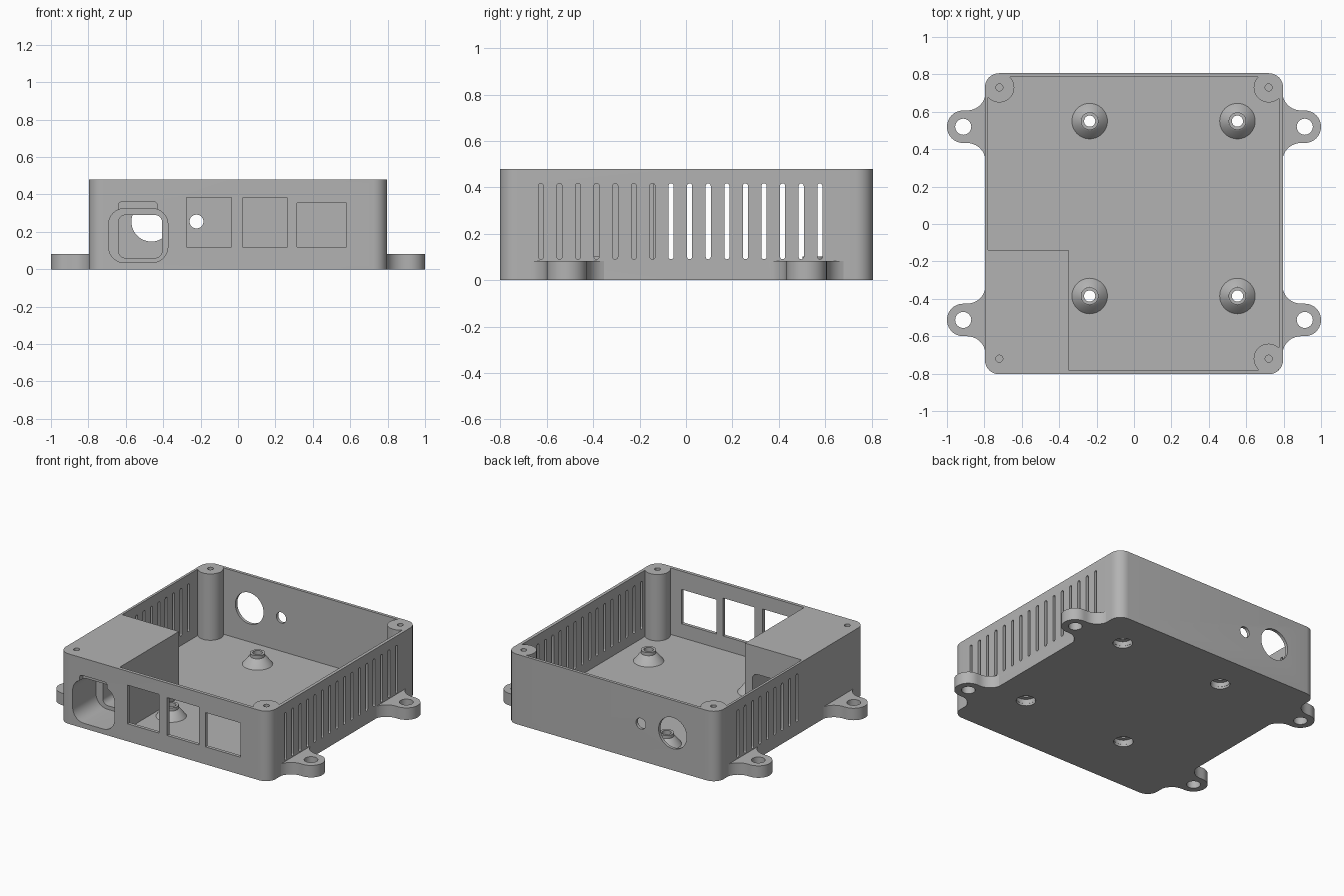
import bpy, bmesh, math

if "Cube" in bpy.data.objects:
    bpy.data.objects.remove(bpy.data.objects["Cube"])

plastic = bpy.data.materials.new("grey_plastic")
plastic.diffuse_color = (0.45, 0.45, 0.45, 1)
plastic.use_nodes = True
plastic.node_tree.nodes["Principled BSDF"].inputs["Base Color"].default_value = plastic.diffuse_color


def new_object(name, bm):
    bmesh.ops.recalc_face_normals(bm, faces=bm.faces)
    mesh = bpy.data.meshes.new(name)
    bm.to_mesh(mesh)
    bm.free()
    mesh.materials.append(plastic)
    obj = bpy.data.objects.new(name, mesh)
    bpy.context.collection.objects.link(obj)
    return obj


def prism(name, pts, axis, lo, hi):
    """Extrude a closed 2D outline along an axis."""
    place = {"x": lambda u, v, t: (t, u, v),
             "y": lambda u, v, t: (u, t, v),
             "z": lambda u, v, t: (u, v, t)}[axis]
    bm = bmesh.new()
    a = [bm.verts.new(place(u, v, lo)) for u, v in pts]
    b = [bm.verts.new(place(u, v, hi)) for u, v in pts]
    bm.faces.new(a)
    bm.faces.new(b[::-1])
    n = len(pts)
    for i in range(n):
        j = (i + 1) % n
        bm.faces.new((a[i], b[i], b[j], a[j]))
    return new_object(name, bm)


def arc(cx, cy, r, start, end, n):
    return [(cx + r * math.cos(math.radians(start + (end - start) * i / n)),
             cy + r * math.sin(math.radians(start + (end - start) * i / n)))
            for i in range(n + 1)]


def circle(cx, cy, r, n=32):
    return arc(cx, cy, r, 0, 360, n)[:-1]


def rect(x0, x1, y0, y1, r=0, n=8):
    if r == 0:
        return [(x0, y0), (x1, y0), (x1, y1), (x0, y1)]
    return (arc(x1 - r, y1 - r, r, 0, 90, n) + arc(x0 + r, y1 - r, r, 90, 180, n)
            + arc(x0 + r, y0 + r, r, 180, 270, n) + arc(x1 - r, y0 + r, r, 270, 360, n))


def cut(obj, cutters):
    """Subtract each cutter, then discard it."""
    bpy.context.view_layer.objects.active = obj
    for c in cutters:
        mod = obj.modifiers.new("cut", "BOOLEAN")
        mod.operation, mod.solver, mod.object = "DIFFERENCE", "EXACT", c
        bpy.ops.object.modifier_apply(modifier=mod.name)
        bpy.data.objects.remove(c)


def smooth(obj):
    bpy.ops.object.select_all(action="DESELECT")
    obj.select_set(True)
    bpy.context.view_layer.objects.active = obj
    bpy.ops.object.shade_smooth_by_angle(angle=math.radians(30))


TOP, FLOOR = 0.48, 0.025
posts = [(x, y) for x in (-0.72, 0.72) for y in (-0.72, 0.73)]
standoffs = [(x, y) for x in (-0.237, 0.553) for y in (-0.385, 0.55)]

# Inner cavity: leaves the solid inlet block and the corner posts standing
cavity = prism("cavity", [(-0.35, -0.78), (0.775, -0.78), (0.775, 0.785),
                          (-0.78, 0.785), (-0.78, -0.14), (-0.35, -0.14)], "z", FLOOR, 0.6)
cut(cavity, [prism("post", circle(x, y, 0.08, 48), "z", -0.1, 0.7) for x, y in posts[1:]])

# Case body
case = prism("case", rect(-0.797, 0.797, -0.803, 0.806, 0.075), "z", 0, TOP)
cutters = [cavity]

# Screw holes in the corner posts, and floor holes below the standoffs
cutters += [prism("screw_hole", circle(x, y, 0.019, 20), "z", 0.25, 0.6) for x, y in posts]
cutters += [prism("floor_hole", circle(x, y, 0.061), "z", -0.1, 0.06) for x, y in standoffs]

# Front port windows
for x0, x1, z1 in ((-0.275, -0.035, 0.385), (0.025, 0.265, 0.38), (0.315, 0.58, 0.355)):
    cutters.append(prism("window", rect(x0, x1, 0.12, z1), "y", -0.9, -0.74))

# Power inlet: stepped tunnel through the block with a clip notch above
cutters.append(prism("inlet", rect(-0.692, -0.375, 0.035, 0.325, 0.085), "y", -0.9, -0.55))
cutters.append(prism("notch", rect(-0.64, -0.43, 0.2, 0.36, 0.02, 4), "y", -0.9, -0.765))
cutters.append(prism("tunnel", rect(-0.64, -0.405, 0.06, 0.29, 0.04), "y", -0.6, -0.1))

# Round holes in the back wall
cutters.append(prism("large_hole", circle(-0.463, 0.255, 0.107, 48), "y", 0.74, 0.9))
cutters.append(prism("small_hole", circle(-0.222, 0.255, 0.037), "y", 0.74, 0.9))

# Vent slots: full row on the right, only behind the block on the left
for i in range(16):
    y = -0.626 + 0.0802 * i
    outline = rect(y - 0.011, y + 0.011, 0.09, 0.417, 0.0105, 4)
    cutters.append(prism("slot", outline, "x", 0.75, 0.9))
    if i >= 7:
        cutters.append(prism("slot", outline, "x", -0.9, -0.75))
cut(case, cutters)
smooth(case)

# Mounting ears with flared roots
for side in (-1, 1):
    for cy in (-0.513, 0.52):
        upper = arc(0.893, 0.187, 0.1, 195, 270, 8)
        lower = [(x, -y) for x, y in reversed(upper)]
        half = [(0.78, 0.161)] + upper + arc(0.913, 0, 0.087, 90, -90, 20) + lower + [(0.78, -0.161)]
        ear = prism("mounting_ear", [(side * x, cy + y) for x, y in half], "z", 0, 0.082)
        cut(ear, [prism("hole", circle(side * 0.913, cy, 0.043), "z", -0.1, 0.2)])
        smooth(ear)

# Board standoffs: hollow cone with a collar, recessed from below
profile = [(0.06, 0.015), (0.06, 0.045), (0.03, 0.045), (0.03, 0.102), (0.047, 0.102),
           (0.047, 0.08), (0.055, 0.075), (0.095, FLOOR), (0.095, 0.015)]
for x, y in standoffs:
    bm = bmesh.new()
    n = 40
    rings = [[bm.verts.new((x + r * math.cos(math.tau * i / n), y + r * math.sin(math.tau * i / n), z))
              for i in range(n)] for r, z in profile]
    for k, a in enumerate(rings):
        b = rings[(k + 1) % len(rings)]
        for i in range(n):
            j = (i + 1) % n
            bm.faces.new((a[i], a[j], b[j], b[i]))
    smooth(new_object("standoff", bm))
